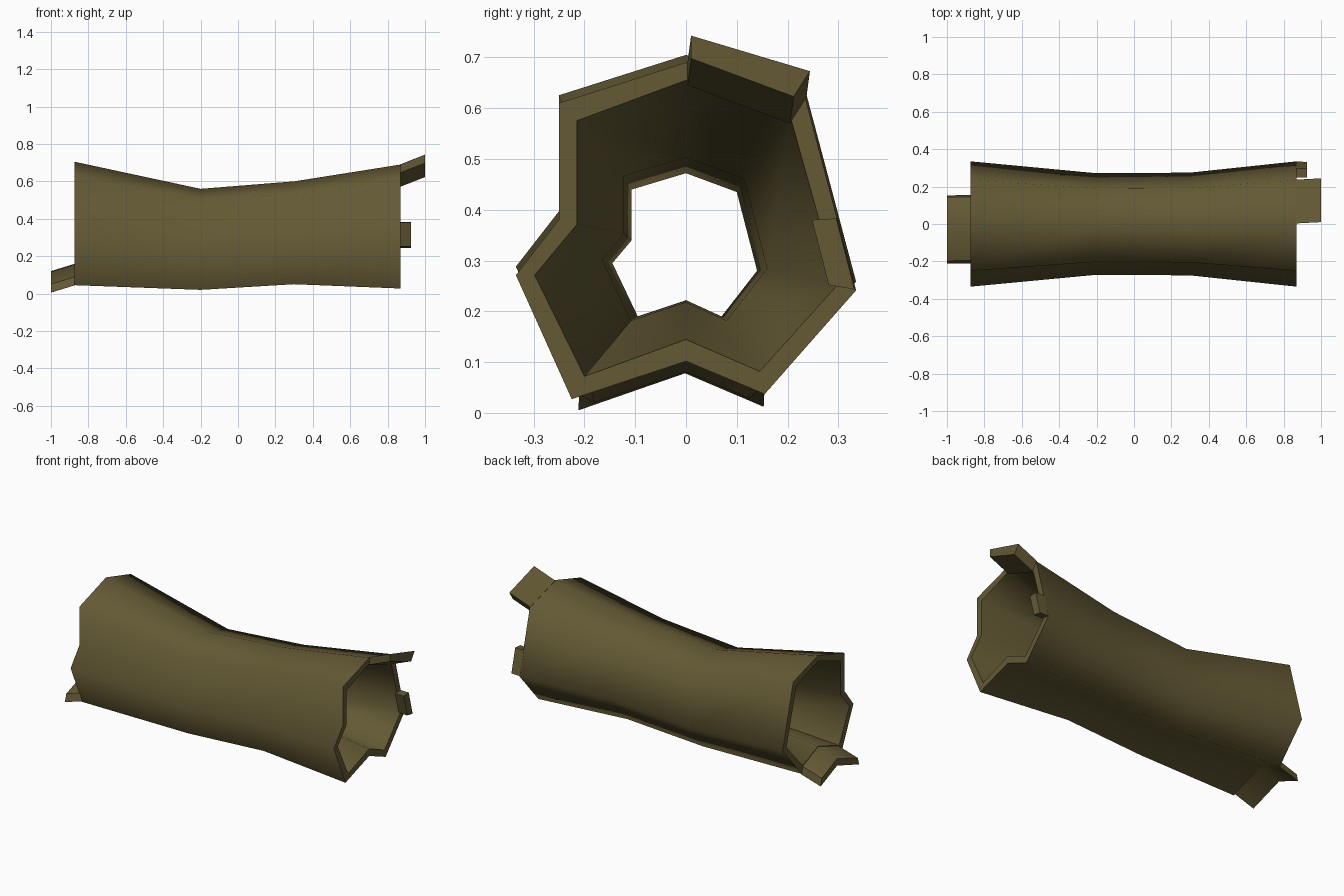
import bpy, bmesh
from mathutils import Vector

if "Cube" in bpy.data.objects:
    bpy.data.objects.remove(bpy.data.objects["Cube"])

bark = bpy.data.materials.new("olive brown bark")
bark.diffuse_color = (0.125, 0.10, 0.034, 1)
bark.use_nodes = True
bark.node_tree.nodes["Principled BSDF"].inputs["Base Color"].default_value = bark.diffuse_color

# Nine-sided cross-sections (y, z), clockwise from the top
OUTER = [(0, .69), (.235, .62), (.335, .24), (.155, .035), (0, .10),
         (-.225, .025), (-.335, .27), (-.25, .38), (-.25, .61)]
RIM = [(0, .655), (.205, .585), (.298, .25), (.145, .08), (0, .143),
       (-.20, .07), (-.298, .27), (-.215, .37), (-.215, .575)]
NECK = [(0, .472), (.10, .435), (.14, .28), (.07, .19), (0, .222),
        (-.095, .19), (-.145, .295), (-.107, .34), (-.107, .44)]


def station(profile, x, sy, z0, z1):
    """Place a profile at x, squeezed sideways and fitted between two heights."""
    k = (z1 - z0) / .665
    return [Vector((x, y * sy, z0 + (z - .025) * k)) for y, z in profile]


def finish(bm, name, angle):
    bmesh.ops.recalc_face_normals(bm, faces=bm.faces)
    me = bpy.data.meshes.new(name)
    bm.to_mesh(me)
    bm.free()
    ob = bpy.data.objects.new(name, me)
    bpy.context.collection.objects.link(ob)
    me.materials.append(bark)
    bpy.ops.object.select_all(action='DESELECT')
    ob.select_set(True)
    bpy.context.view_layer.objects.active = ob
    bpy.ops.object.shade_smooth_by_angle(angle=angle)


# Hollow log: outside from left to right, then back through the bore
rings = [station(OUTER, -.875, 1.0, .045, .705),
         station(OUTER, -.2, .81, .02, .56),
         station(OUTER, .3, .82, .05, .60),
         station(OUTER, .87, 1.0, .027, .69),
         station(RIM, .87, 1.0, .027, .69)]
neck = [Vector((-.2, y, z)) for y, z in NECK]
mid = [Vector((.3, y * 1.14, .33 + (z - .32) * 1.14)) for y, z in NECK]
rings += [mid, neck, station(RIM, -.875, 1.0, .045, .705)]

bm = bmesh.new()
loops = [[bm.verts.new(p) for p in r] for r in rings]
n = len(OUTER)
for a, b in zip(loops, loops[1:] + loops[:1]):
    for i in range(n):
        j = (i + 1) % n
        bm.faces.new((a[i], a[j], b[j], b[i]))
finish(bm, "hollow_log", 1.3)


def splinter(name, outer, inner, shift):
    """Broken strip of wall pushed outward from the end of the log."""
    bm = bmesh.new()
    push = Vector(shift)
    o, i = [Vector(p) for p in outer], [Vector(p) for p in inner]
    rows = [[bm.verts.new(p) for p in r] for r in
            (o, [p + push for p in o], [p + push for p in i], i)]
    for a, b in zip(rows, rows[1:] + rows[:1]):
        for k in range(len(o) - 1):
            bm.faces.new((a[k], a[k + 1], b[k + 1], b[k]))
    for k in (0, -1):
        bm.faces.new([r[k] for r in rows])
    finish(bm, name, 0.9)


# Top splinter on the right end
splinter("top_splinter", [(.865, .003, .69), (.865, .237, .62)],
         [(.865, .003, .645), (.865, .205, .57)], (.135, .007, .053))

# Small splinter on the back edge of the right end
splinter("side_splinter", [(.865, .298, .383), (.865, .334, .243)],
         [(.865, .25, .38), (.865, .283, .252)], (.06, -.002, 0))

# Bottom splinter on the left end, following three profile corners
splinter("bottom_splinter",
         [(-.87, .155, .052), (-.87, 0, .118), (-.87, -.21, .045)],
         [(-.87, .145, .097), (-.87, 0, .16), (-.87, -.195, .09)],
         (-.13, -.002, -.04))
